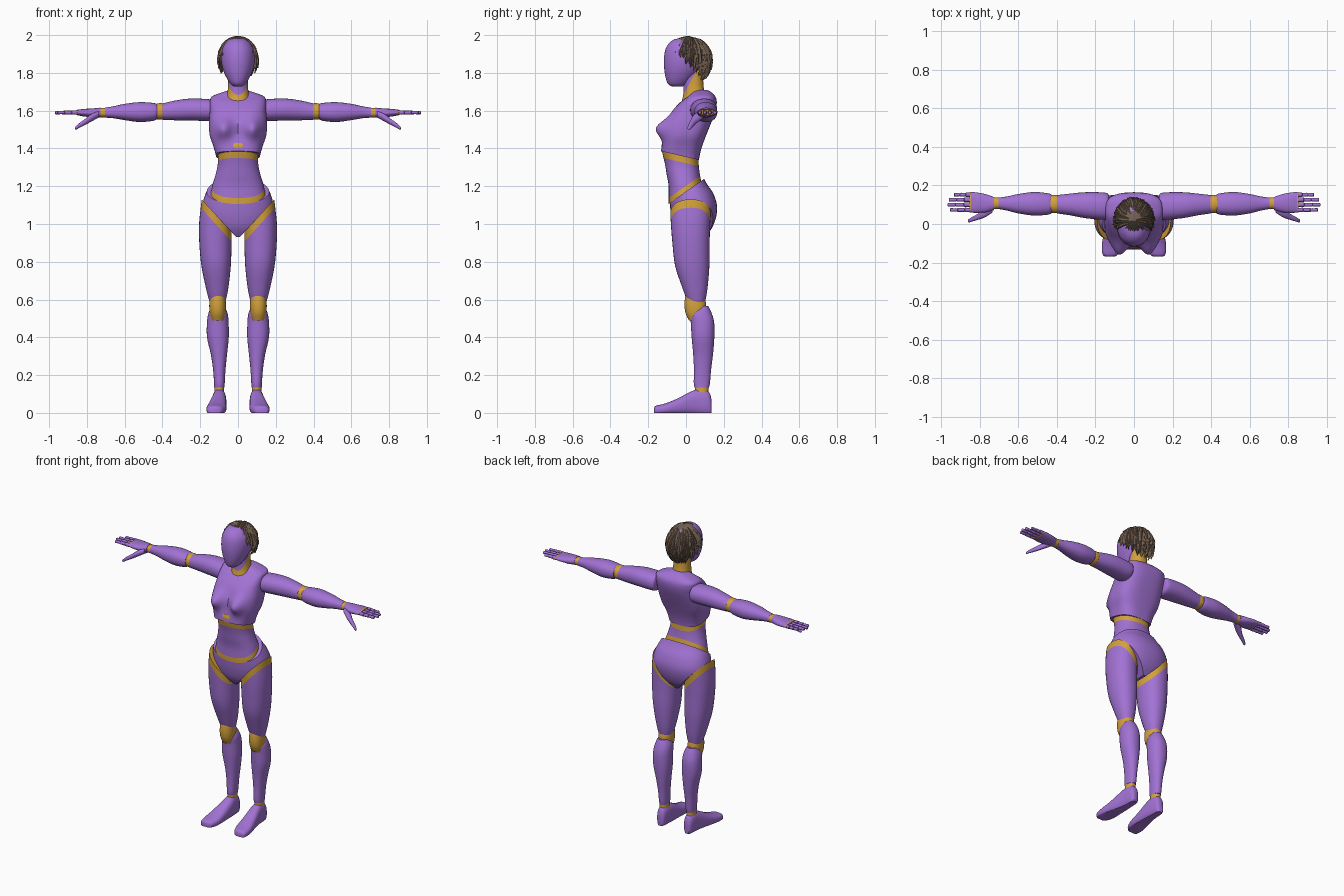
import bpy, bmesh, math, random
from mathutils import Vector

random.seed(4)


def material(name, rgb):
    m = bpy.data.materials.new(name)
    m.diffuse_color = (*rgb, 1)
    return m


PURPLE = material("purple", (0.36, 0.17, 0.66))
GOLD = material("gold", (0.66, 0.36, 0.045))
BROWN = material("hair brown", (0.17, 0.115, 0.08))


def finish(name, bm, mats, mirror=False, angle=40):
    me = bpy.data.meshes.new(name)
    bm.to_mesh(me)
    bm.free()
    ob = bpy.data.objects.new(name, me)
    bpy.context.collection.objects.link(ob)
    for m in mats:
        me.materials.append(m)
    bpy.ops.object.select_all(action='DESELECT')
    ob.select_set(True)
    bpy.context.view_layer.objects.active = ob
    bpy.ops.object.shade_smooth_by_angle(angle=math.radians(angle))
    if mirror:
        ob.modifiers.new("mirror", 'MIRROR').use_mirror_merge = False
    return ob


def spline(rows, steps):
    """Smooth interpolation through the cross-section rows."""
    out = []
    for i in range(len(rows) - 1):
        p0, p1, p2, p3 = (rows[max(0, min(len(rows) - 1, i + k))] for k in (-1, 0, 1, 2))
        for s in range(steps):
            t = s / steps
            out.append([0.5 * (2 * b + (c - a) * t + (2 * a - 5 * b + 4 * c - d) * t * t
                               + (3 * b - a - 3 * c + d) * t ** 3)
                        for a, b, c, d in zip(p0, p1, p2, p3)])
    return out + [list(rows[-1])]


def loft(name, axis, rows, mats=(PURPLE,), cuts=(), paint=(), mirror=False,
         n=32, power=2.2, steps=4, deform=None):
    """rows: (position on axis, a_min, a_max, b_min, b_max). cuts/paint: (point, normal)."""
    bm = bmesh.new()
    rings = []
    for t, a0, a1, b0, b1 in spline(rows, steps):
        ring = []
        for k in range(n):
            c, s = math.cos(math.tau * k / n), math.sin(math.tau * k / n)
            a = (a0 + a1) / 2 + (a1 - a0) / 2 * math.copysign(abs(c) ** (2 / power), c)
            b = (b0 + b1) / 2 + (b1 - b0) / 2 * math.copysign(abs(s) ** (2 / power), s)
            co = Vector({'x': (t, a, b), 'y': (a, t, b), 'z': (a, b, t)}[axis])
            ring.append(bm.verts.new(deform(co) if deform else co))
        rings.append(ring)
    for r, q in zip(rings, rings[1:]):
        for k in range(n):
            j = (k + 1) % n
            bm.faces.new((r[k], r[j], q[j], q[k]))
    bm.faces.new(rings[0])
    bm.faces.new(rings[-1])
    for co, no in cuts:       # remove what lies beyond the plane and close it
        g = bm.verts[:] + bm.edges[:] + bm.faces[:]
        bmesh.ops.bisect_plane(bm, geom=g, plane_co=co, plane_no=no, clear_outer=True)
        bmesh.ops.holes_fill(bm, edges=[e for e in bm.edges if e.is_boundary], sides=0)
    for co, no in paint:      # second colour beyond the plane
        g = bm.verts[:] + bm.edges[:] + bm.faces[:]
        bmesh.ops.bisect_plane(bm, geom=g, plane_co=co, plane_no=no)
        for f in bm.faces:
            if (f.calc_center_median() - Vector(co)).dot(Vector(no)) > 1e-5:
                f.material_index = 1
    bmesh.ops.recalc_face_normals(bm, faces=bm.faces[:])
    return finish(name, bm, mats, mirror)


# Chest with bust
def bust(p):
    if p.y < 0.03:
        w = math.exp(-((abs(p.x) - 0.078) / 0.047) ** 2 - ((p.z - 1.505) / 0.055) ** 2)
        p.y -= 0.062 * w * min(1, (0.03 - p.y) / 0.06)
    return p


loft("chest", 'z', [(1.31, -.112, .112, -.125, .065), (1.36, -.117, .117, -.133, .072),
                    (1.41, -.130, .130, -.128, .085), (1.47, -.150, .150, -.110, .107),
                    (1.54, -.153, .153, -.095, .135), (1.60, -.149, .149, -.070, .156),
                    (1.645, -.148, .148, -.030, .163), (1.675, -.138, .138, .01, .155),
                    (1.70, -.075, .075, .035, .13), (1.71, -.04, .04, .05, .11)],
     cuts=[((0, 0, 1.355), (0, -.23, -1))], power=2.9, n=72, steps=6, deform=bust)

# Abdomen with gold waist band and gold hip band
loft("abdomen", 'z', [(1.06, -.148, .148, -.090, .085), (1.13, -.148, .148, -.092, .087),
                      (1.20, -.137, .137, -.092, .085), (1.26, -.119, .119, -.102, .074),
                      (1.32, -.107, .107, -.112, .067), (1.40, -.108, .108, -.130, .066),
                      (1.43, -.108, .108, -.125, .066)],
     mats=(PURPLE, GOLD), cuts=[((0, 0, 1.17), (0, .7, -1))],
     paint=[((0, 0, 1.322), (0, .23, 1)), ((0, 0, 1.202), (0, .7, -1))], n=48, power=2.3)

# Pelvis cut by the hip planes
HIP = Vector((1.1, 0, -1)).normalized()
HIP_L = Vector((-HIP.x, 0, HIP.z))
loft("pelvis", 'z', [(.93, -.10, .10, -.03, .10), (.98, -.15, .15, -.062, .138),
                     (1.04, -.182, .182, -.078, .160), (1.10, -.188, .188, -.085, .164),
                     (1.16, -.172, .172, -.09, .145), (1.21, -.150, .150, -.095, .112),
                     (1.25, -.140, .140, -.09, .09)],
     cuts=[((0, 0, .92), HIP), ((0, 0, .92), HIP_L), ((0, 0, 1.172), (0, -.7, 1))],
     n=48, power=2.3)

# Legs
loft("thigh", 'z', [(.585, .068, .150, .012, .100), (.61, .061, .157, .000, .106),
                    (.67, .050, .172, -.022, .115), (.78, .038, .194, -.058, .124),
                    (.90, .034, .205, -.072, .125), (1.0, .034, .206, -.080, .128),
                    (1.08, .038, .198, -.083, .132), (1.14, .05, .190, -.078, .128),
                    (1.18, .07, .18, -.06, .11)],
     mats=(PURPLE, GOLD), cuts=[((0, 0, .92), -HIP)],
     paint=[(Vector((0, 0, .92)) + HIP * .034, -HIP)], mirror=True)
loft("knee", 'z', [(.49, .075, .14, .015, .09), (.53, .066, .150, -.003, .104),
                   (.58, .064, .152, -.008, .106), (.64, .07, .145, 0, .09)],
     mats=(GOLD,), mirror=True)
loft("shin", 'z', [(.135, .072, .126, .045, .122), (.16, .070, .127, .041, .127),
                   (.23, .066, .132, .042, .133), (.31, .058, .144, .038, .143),
                   (.40, .049, .164, .030, .150), (.48, .050, .164, .025, .149),
                   (.53, .056, .156, .022, .135), (.565, .075, .14, .05, .118)],
     cuts=[((0, 0, .527), (0, -.4, 1))], mirror=True)
loft("ankle", 'z', [(.10, .073, .125, .048, .118), (.15, .073, .125, .048, .118)],
     mats=(GOLD,), mirror=True)
loft("foot", 'y', [(-.170, .105, .145, -.01, .026), (-.158, .083, .163, -.01, .038),
                   (-.11, .064, .167, -.01, .05), (-.05, .061, .157, -.01, .074),
                   (.02, .061, .142, -.01, .110), (.06, .063, .135, -.01, .125),
                   (.10, .067, .131, -.01, .124), (.125, .073, .125, -.01, .105),
                   (.135, .085, .115, -.005, .07)],
     cuts=[((0, 0, 0), (0, 0, -1))], power=2.5, mirror=True)

# Arms
loft("upper_arm", 'x', [(.13, .035, .150, 1.56, 1.648), (.15, .022, .163, 1.546, 1.66),
                        (.25, .030, .165, 1.548, 1.664), (.33, .045, .158, 1.549, 1.654),
                        (.40, .055, .150, 1.552, 1.638)], mirror=True)
loft("elbow", 'x', [(.37, .065, .14, 1.56, 1.63), (.41, .056, .151, 1.552, 1.64),
                    (.46, .065, .145, 1.56, 1.63)], mats=(GOLD,), mirror=True)
loft("forearm", 'x', [(.428, .055, .153, 1.556, 1.634), (.45, .048, .160, 1.546, 1.641),
                      (.52, .044, .166, 1.54, 1.645), (.60, .055, .156, 1.55, 1.636),
                      (.66, .070, .143, 1.56, 1.623), (.705, .078, .137, 1.563, 1.616)],
     mirror=True)
loft("wrist", 'x', [(.69, .079, .136, 1.564, 1.615), (.74, .077, .138, 1.565, 1.614)],
     mats=(GOLD,), mirror=True)
loft("hand", 'x', [(.727, .072, .140, 1.564, 1.616), (.77, .061, .155, 1.565, 1.612),
                   (.82, .058, .164, 1.57, 1.609), (.855, .060, .166, 1.577, 1.604)],
     mats=(PURPLE, GOLD), paint=[((.846, 0, 0), (1, 0, 0))], mirror=True, n=24)
loft("thumb", 'x', [(.735, .060, .11, 1.565, 1.6), (.775, .034, .083, 1.543, 1.583),
                    (.81, .022, .054, 1.524, 1.556), (.84, .013, .037, 1.509, 1.534),
                    (.858, .008, .025, 1.499, 1.517), (.863, .013, .019, 1.503, 1.509)],
     mirror=True, n=16)
for fname, y, tip in (("index", .073, .955), ("middle", .100, .968),
                      ("ring", .126, .962), ("little", .152, .935)):
    length = (tip - .845) / 3
    for j in range(3):      # three finger joints with rounded ends
        x, r = .845 + j * length, .0115 - j * .0012
        loft(f"{fname}_finger_{j + 1}", 'x',
             [(x + u * length, y - r * k, y + r * k, 1.59 - r * k, 1.59 + r * k)
              for u, k in ((-.08, .5), (.08, .95), (.5, .95), (.92, 1), (1.0, .55))],
             mirror=True, n=12, steps=2)

# Neck: gold collar and nape, purple throat
loft("neck", 'z', [(1.60, -.075, .075, -.035, .115), (1.65, -.066, .066, -.022, .108),
                   (1.69, -.057, .057, -.014, .100), (1.74, -.052, .052, -.014, .092),
                   (1.82, -.052, .052, -.02, .09)],
     mats=(PURPLE, GOLD), paint=[((0, 0, 1.71), (0, 1.8, -1))])

# Head
loft("head", 'z', [(1.728, -.022, .022, -.075, -.02), (1.742, -.040, .040, -.096, .01),
                   (1.775, -.061, .061, -.108, .045), (1.82, -.080, .080, -.115, .085),
                   (1.87, -.090, .090, -.117, .115), (1.92, -.087, .087, -.110, .118),
                   (1.955, -.070, .070, -.092, .10), (1.978, -.045, .045, -.06, .07),
                   (1.985, -.015, .015, -.01, .03)], n=40, power=2.1)


# Hair: a cap plus overlapping flat locks running from the crown
def scalp(phi, theta, lift=0.0):
    return Vector(((.102 + lift) * math.sin(theta) * math.sin(phi),
                   .02 - (.113 + lift) * math.sin(theta) * math.cos(phi),
                   1.865 + (.126 + lift * .8) * math.cos(theta)))


def hairline(phi):
    return 1.58 - .66 * math.cos(phi)


bm = bmesh.new()
grid = [[bm.verts.new(scalp(math.tau * i / 48, .02 + hairline(math.tau * i / 48) * j / 12))
         for j in range(13)] for i in range(48)]
for i in range(48):
    for j in range(12):
        k = (i + 1) % 48
        bm.faces.new((grid[i][j], grid[i][j + 1], grid[k][j + 1], grid[k][j]))
bm.faces.new([g[0] for g in grid])
bmesh.ops.recalc_face_normals(bm, faces=bm.faces[:])
finish("hair_cap", bm, (BROWN,))

bm = bmesh.new()
for k in range(300):
    phi = math.tau * (k + random.random()) / 300 * 7 % math.tau
    back = (1 - math.cos(phi)) / 2
    end = (hairline(phi) + random.uniform(-.02, .08 + .32 * back)) * (1, 1, .8, .6)[k % 4]
    start = max(.05, end - random.uniform(.7, 1.0))
    lift, twist = random.uniform(.002, .010), random.uniform(-.2, .2)
    rows = []
    for j in range(6):
        t = j / 5
        th, ph = start + (end - start) * t, phi + twist * t
        w = .012 * (1 - t ** 2.5) + .0008
        c = scalp(ph, th, lift * (.3 + .7 * t))
        out = (c - Vector((0, .02, 1.865))).normalized()
        side = out.cross(scalp(ph, th + .02) - scalp(ph, th)).normalized() * w
        rows.append([bm.verts.new(p) for p in (c - side - out * .004, c + out * .002,
                                               c + side - out * .004)])
    for a, b in zip(rows, rows[1:]):
        for m in (0, 1):
            bm.faces.new((a[m], b[m], b[m + 1], a[m + 1]))
bm.normal_update()
for f in bm.faces:
    if f.normal.dot(f.calc_center_median() - Vector((0, .02, 1.865))) < 0:
        f.normal_flip()
finish("hair_locks", bm, (BROWN,), angle=25)
